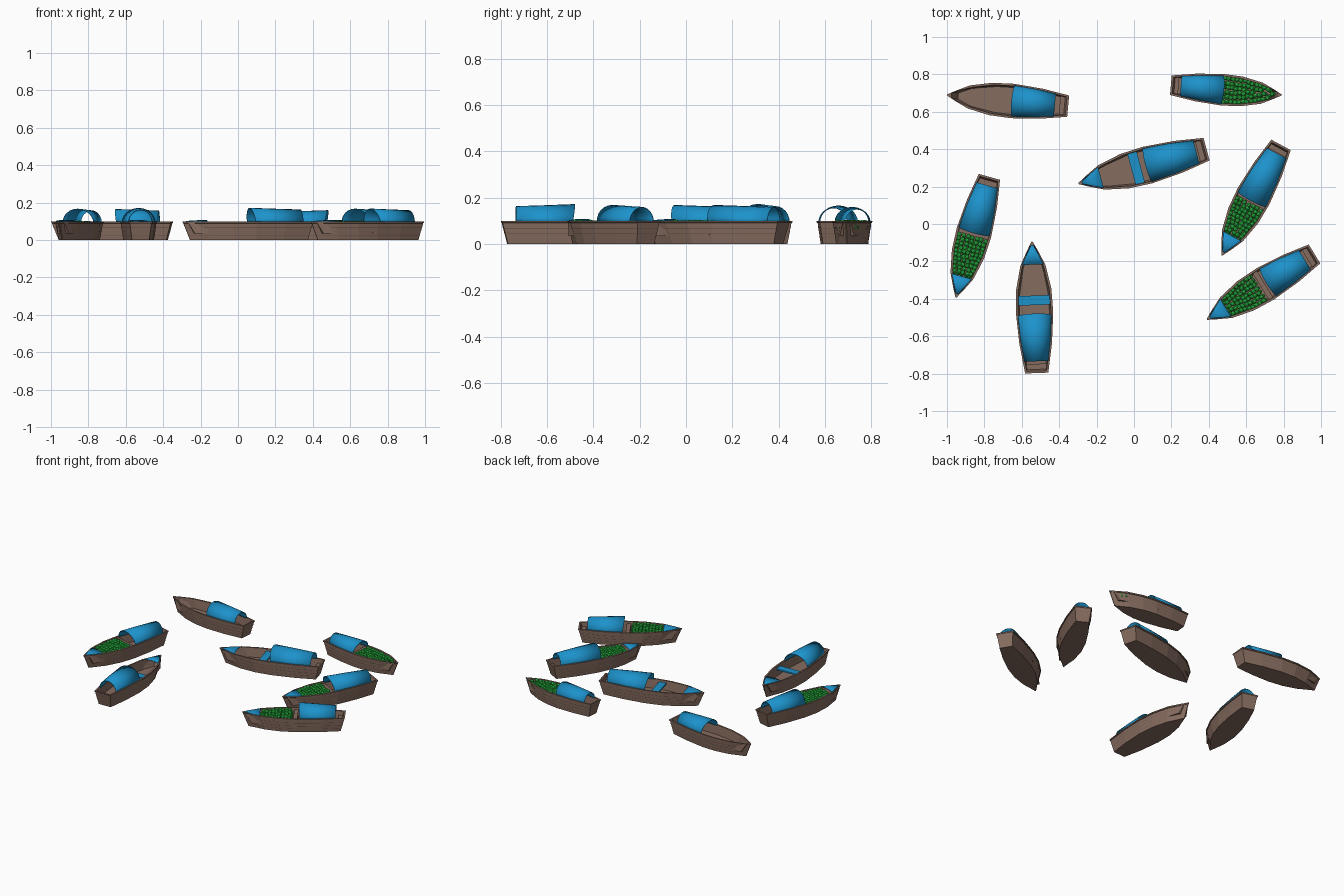
import bpy, bmesh, math, random
from mathutils import Matrix, Vector

if "Cube" in bpy.data.objects:
    bpy.data.objects.remove(bpy.data.objects["Cube"])

random.seed(4)
H = 0.1          # rim height
FLOOR = 0.035    # inside floor height


def material(name, rgb):
    m = bpy.data.materials.new(name)
    m.diffuse_color = (*rgb, 1)
    m.use_nodes = True
    m.node_tree.nodes["Principled BSDF"].inputs["Base Color"].default_value = m.diffuse_color
    return m


WOOD = material("wood", (0.24, 0.15, 0.115))
BLUE = material("tarp_blue", (0.012, 0.29, 0.6))
GREEN = material("fruit_green", (0.02, 0.45, 0.05))

# half-width of the plan outline from bow (0) to stern (1)
PLAN = [(0, 0.03), (0.08, 0.33), (0.18, 0.67), (0.36, 0.94), (0.54, 1.0),
        (0.78, 0.87), (1, 0.62)]


def plan(t):
    for (a, wa), (b, wb) in zip(PLAN, PLAN[1:]):
        if t <= b:
            return wa + (wb - wa) * (t - a) / (b - a)
    return PLAN[-1][1]


def finish(bm, name, mat, place):
    bmesh.ops.recalc_face_normals(bm, faces=bm.faces)
    me = bpy.data.meshes.new(name)
    bm.to_mesh(me)
    bm.free()
    me.materials.append(mat)
    ob = bpy.data.objects.new(name, me)
    ob.matrix_world = place
    bpy.context.collection.objects.link(ob)
    return ob


def hull(L, W, place):
    # stacked outlines: lapped planks, gunwale, inner wall, floor
    levels = [(0.012, 0.0)]
    n = 4
    for i in range(n):
        levels += [(0.0125 - 0.0095 * (i / n), 0.002 + 0.09 * i / n),
                   (0.0115 - 0.0085 * ((i + 1) / n) + 0.0015, 0.09 * (i + 1) / n)]
    levels += [(0.0, 0.092), (0.0, H), (0.011, H), (0.016, FLOOR)]
    bm = bmesh.new()
    rings = []
    for inset, z in levels:
        k = 1 - z / H
        inner = inset >= 0.011 and z >= FLOOR and len(rings) > 8
        x0 = 0.038 * k + inset * (2.2 if inner else 0.3)
        x1 = L - 0.022 * k - inset * (1.0 if inner else 0.4)
        side = []
        for t, w in PLAN:
            x = x0 + (x1 - x0) * t
            base = W * (plan(x / L) if inner else w)
            y = max(0.0015, base * (1 - 0.05 * k) - inset * min(1, w * 2))
            side.append((x, y))
        pts = side + [(x, -y) for x, y in reversed(side)]
        rings.append([bm.verts.new((x, y, z)) for x, y in pts])
    for a, b in zip(rings, rings[1:]):
        for i in range(len(a)):
            j = (i + 1) % len(a)
            bm.faces.new((a[i], a[j], b[j], b[i]))
    bm.faces.new(rings[0])
    bm.faces.new(rings[-1])
    finish(bm, "hull", WOOD, place)


def plank(name, L, W, t0, t1, z, thick, mat, place):
    # crosswise board following the boat's plan
    bm = bmesh.new()
    loops = []
    for zz in (z - thick, z):
        loops.append([bm.verts.new((t * L, s * (W * plan(t) - 0.011), zz))
                      for t, s in ((t0, 1), (t0, -1), (t1, -1), (t1, 1))])
    a, b = loops
    bm.faces.new(a)
    bm.faces.new(b)
    for i in range(4):
        j = (i + 1) % 4
        bm.faces.new((a[i], a[j], b[j], b[i]))
    finish(bm, name, mat, place)


def sheet(name, L, W, stations, base, margin, thick, place, segs=12, lean=0.0):
    # arched cloth over stations of (t, rise)
    bm = bmesh.new()
    rows = []
    for k, (t, rise) in enumerate(stations):
        hw = W * plan(t) - margin
        row = []
        for i in range(segs + 1):
            a = math.pi * i / segs
            push = -lean * math.sin(a) if k == 0 else 0
            row.append(bm.verts.new((t * L + push, hw * math.cos(a),
                                     base + rise * math.sin(a))))
        rows.append(row)
    for a, b in zip(rows, rows[1:]):
        for i in range(segs):
            bm.faces.new((a[i], a[i + 1], b[i + 1], b[i]))
    for f in bm.faces:
        f.smooth = True
    ob = finish(bm, name, BLUE, place)
    mod = ob.modifiers.new("thickness", "SOLIDIFY")
    mod.thickness = thick
    mod.offset = 0


def fruit(L, W, t0, t1, place):
    # two staggered layers of round fruit
    bm = bmesh.new()
    r, step = 0.0125, 0.0215
    for layer, z in enumerate((0.074, 0.089)):
        x, row = t0 * L + r + layer * step / 2, 0
        while x < t1 * L - r * 0.5:
            hw = W * plan(x / L) - 0.011 - r * 0.8
            n = max(1, int(2 * hw / step) + 1)
            for i in range(n):
                y = 0 if n == 1 else -hw + 2 * hw * i / (n - 1)
                j = [random.uniform(-0.003, 0.003) for _ in range(3)]
                m = Matrix.Translation((x + j[0], y + j[1], z + j[2])) \
                    @ Matrix.Rotation(random.uniform(0, 6.3), 4, 'Z')
                bmesh.ops.create_icosphere(bm, subdivisions=1 + layer, radius=r, matrix=m)
            x += step
            row += 1
    finish(bm, "fruit_load", GREEN, place)


# bow tip, stern centre, tarp range, fruit range, bow cover, blue bench centre
BOATS = [
    ((-1.0, 0.69), (-0.352, 0.63), (0.55, 0.89), None, False, None),
    ((0.79, 0.69), (0.197, 0.742), (0.54, 0.91), (0.05, 0.54), False, None),
    ((-0.297, 0.216), (0.388, 0.40), (0.54, 0.92), None, True, 0.45),
    ((0.47, -0.168), (0.786, 0.423), (0.51, 0.925), (0.17, 0.48), True, None),
    ((0.39, -0.51), (0.965, -0.16), (0.57, 0.91), (0.17, 0.50), True, None),
    ((-0.952, -0.393), (-0.773, 0.252), (0.55, 0.93), (0.17, 0.51), True, None),
    ((-0.545, -0.094), (-0.52, -0.797), (0.565, 0.91), None, True, 0.447),
]

for bow, stern, tarp, load, cover, bench in BOATS:
    d = Vector(stern) - Vector(bow)
    L = d.length
    W = L * 0.142
    place = Matrix.Translation((*bow, 0)) @ Matrix.Rotation(math.atan2(d.y, d.x), 4, 'Z')
    hull(L, W, place)
    # open-ended arched shelter
    mid = (tarp[0] + tarp[1]) / 2
    s = W / 0.1
    sheet("shelter_tarp", L, W, [(tarp[0], 0.078 * s), (mid, 0.073 * s), (tarp[1], 0.069 * s)],
          0.092, 0.009, 0.004, place, lean=0.012)
    # low stern seat
    plank("stern_seat", L, W, 0.93, 0.972, 0.07, 0.008, WOOD, place)
    if load:
        fruit(L, W, *load, place)
        plank("cargo_board", L, W, load[1], load[1] + 0.04, 0.088, 0.05, WOOD, place)
    if cover:
        sheet("bow_cover", L, W, [(0.03, 0.002), (0.1, 0.005), (0.175, 0.008)],
              0.099, 0.008, 0.003, place, segs=8)
    if bench:
        plank("bench", L, W, bench - 0.036, bench + 0.036, 0.086, 0.01, BLUE, place)
